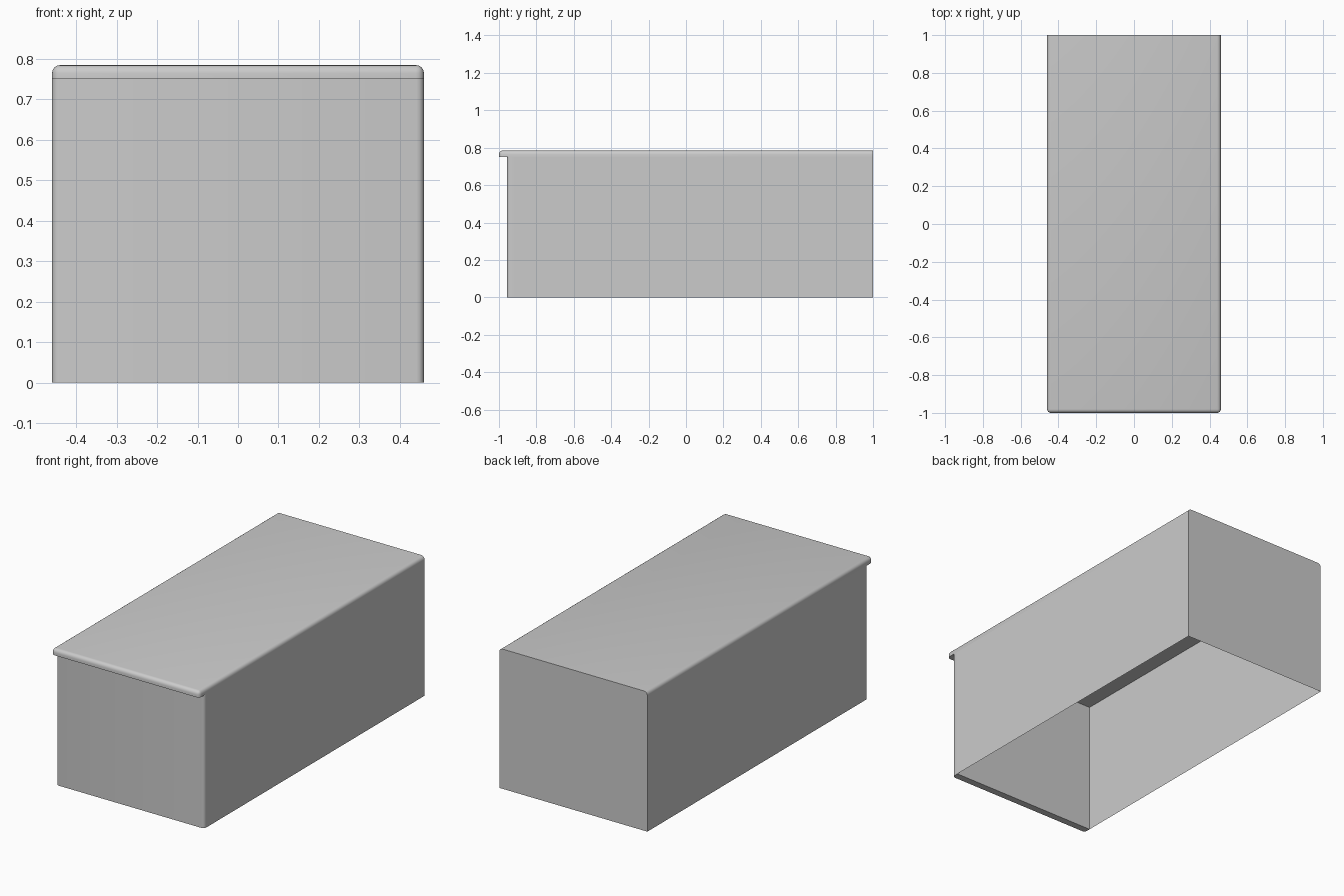
import bpy, bmesh

if "Cube" in bpy.data.objects:
    bpy.data.objects.remove(bpy.data.objects["Cube"])

W, TOP, LID_Z = 0.46, 0.785, 0.75
FRONT, INNER, BACK = -0.957, -0.917, 1.0


def add_object(name, bm):
    bmesh.ops.recalc_face_normals(bm, faces=bm.faces)
    mesh = bpy.data.meshes.new(name)
    bm.to_mesh(mesh)
    bm.free()
    ob = bpy.data.objects.new(name, mesh)
    bpy.context.collection.objects.link(ob)
    bpy.context.view_layer.objects.active = ob
    ob.select_set(True)
    bpy.ops.object.shade_smooth_by_angle()
    ob.select_set(False)


def slab(name, y0, y1, z0, z1, radius, rounded):
    """Box whose edges chosen by rounded(a, b) get a fillet."""
    bm = bmesh.new()
    bmesh.ops.create_cube(bm, size=1)
    for v in bm.verts:
        v.co = (v.co.x * 2 * W, y0 if v.co.y < 0 else y1, z0 if v.co.z < 0 else z1)
    edges = [e for e in bm.edges if rounded(e.verts[0].co, e.verts[1].co)]
    bmesh.ops.bevel(bm, geom=edges, offset=radius, segments=4, profile=0.5, affect='EDGES')
    add_object(name, bm)


def panel(name, corners):
    bm = bmesh.new()
    bm.faces.new([bm.verts.new(c) for c in corners])
    add_object(name, bm)


# Top slab overhanging the front: rounded along front, sides and front corners
def top_edges(a, b):
    upper = a.z > 0.77 and b.z > 0.77 and not (a.y > 0.9 and b.y > 0.9)
    corner = a.y < -0.9 and b.y < -0.9 and abs(a.z - b.z) > 0.01
    return upper or corner


slab("top_slab", -1.0, BACK, LID_Z, TOP, 0.02, top_edges)

# Front slab: rounded outer vertical edges
slab("front_slab", FRONT, INNER, 0, LID_Z, 0.018,
     lambda a, b: a.y < -0.94 and b.y < -0.94 and abs(a.z - b.z) > 0.1)

# Thin side walls and back wall, open underneath
for side, x in (("left", -W), ("right", W)):
    panel(side + "_wall", [(x, INNER, 0), (x, BACK, 0), (x, BACK, LID_Z), (x, INNER, LID_Z)])
panel("back_wall", [(W, BACK, 0), (-W, BACK, 0), (-W, BACK, LID_Z), (W, BACK, LID_Z)])
